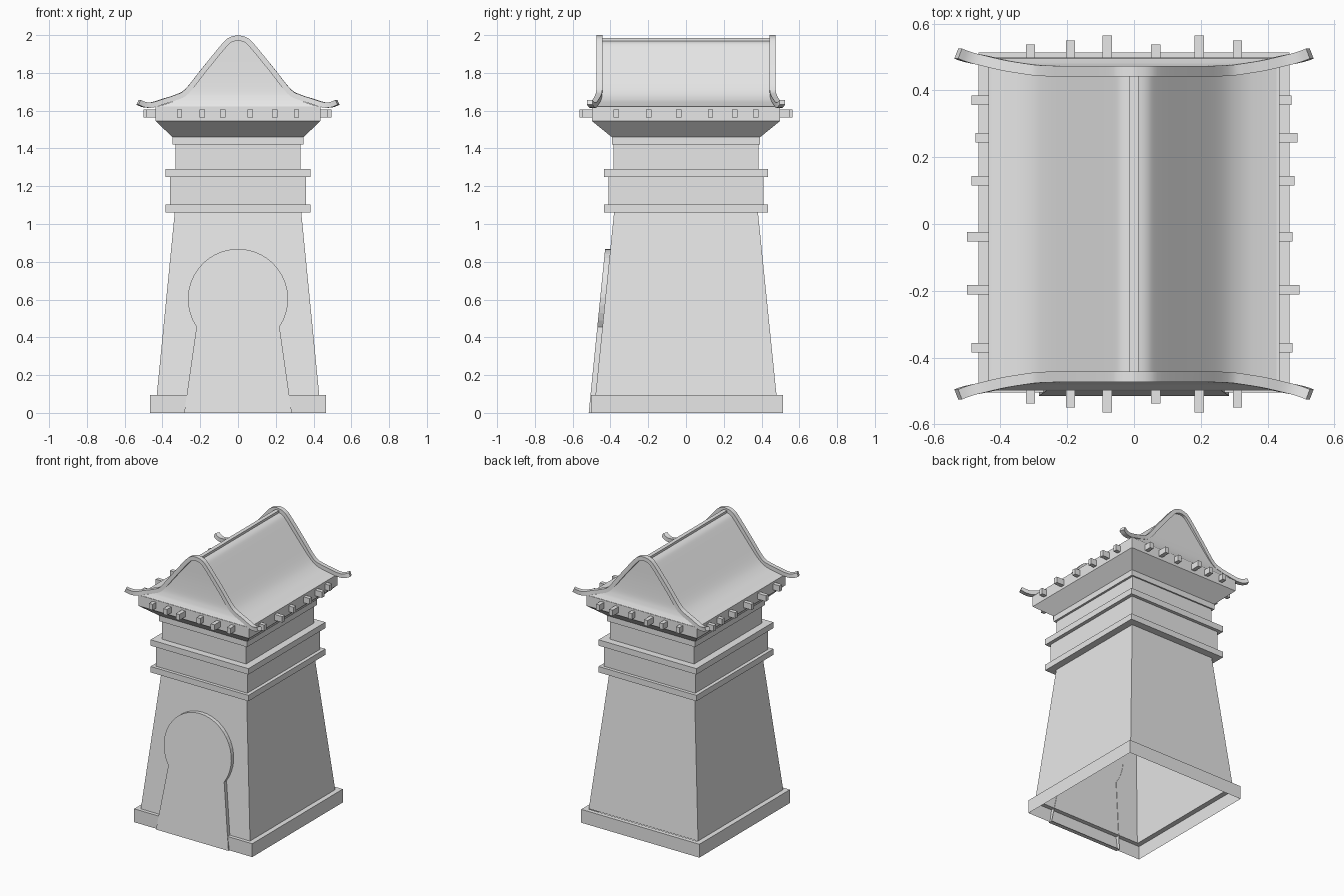
import bpy, bmesh, math
from mathutils import Vector

old = bpy.data.objects.get("Cube")
if old:
    bpy.data.objects.remove(old, do_unlink=True)

stone = bpy.data.materials.new("plain_grey")
stone.use_nodes = True
stone.diffuse_color = (0.8, 0.8, 0.8, 1)
stone.node_tree.nodes["Principled BSDF"].inputs["Base Color"].default_value = (0.8, 0.8, 0.8, 1)


def make(name, verts, faces, smooth=False):
    mesh = bpy.data.meshes.new(name)
    mesh.from_pydata(verts, [], faces)
    bm = bmesh.new()
    bm.from_mesh(mesh)
    bmesh.ops.remove_doubles(bm, verts=bm.verts, dist=0.0001)
    bmesh.ops.recalc_face_normals(bm, faces=bm.faces)
    bm.to_mesh(mesh)
    bm.free()
    mesh.materials.append(stone)
    obj = bpy.data.objects.new(name, mesh)
    bpy.context.collection.objects.link(obj)
    if smooth:
        bpy.ops.object.select_all(action='DESELECT')
        obj.select_set(True)
        bpy.context.view_layer.objects.active = obj
        bpy.ops.object.shade_smooth_by_angle(angle=math.radians(35))
    return obj


def skin(rings, bottom=False, top=False):
    """Join equal closed rings of points with quads."""
    n = len(rings[0])
    verts = [p for ring in rings for p in ring]
    faces = [(r * n + i, r * n + (i + 1) % n, (r + 1) * n + (i + 1) % n, (r + 1) * n + i)
             for r in range(len(rings) - 1) for i in range(n)]
    if bottom:
        faces.append(tuple(range(n)))
    if top:
        faces.append(tuple(range(len(verts) - n, len(verts))))
    return verts, faces


def tier(name, levels, bottom=True, top=True, shift=0):
    """Rectangular tier from (height, half width, half depth) levels."""
    rings = [[(sx * hx, sy * hy + shift, z) for sx, sy in ((-1, -1), (1, -1), (1, 1), (-1, 1))]
             for z, hx, hy in levels]
    return make(name, *skin(rings, bottom, top))


def spline(pts, steps=4):
    """Smooth path through the given points."""
    p = [Vector(q) for q in pts]
    p = [2 * p[0] - p[1]] + p + [2 * p[-1] - p[-2]]
    out = []
    for a, b, c, d in zip(p, p[1:], p[2:], p[3:]):
        for k in range(steps):
            t = k / steps
            out.append(0.5 * (2 * b + (c - a) * t + (2 * a - 5 * b + 4 * c - d) * t ** 2
                              + (3 * b - a - 3 * c + d) * t ** 3))
    return out + [p[-2]]


# Masonry: open hollow plinth and wall, then bands up to the eaves
tier("plinth", [(0, .465, .509), (.095, .465, .509), (.095, .43, .479)], False, False, .005)
tier("tower_wall", [(.095, .43, .479), (1.06, .335, .381)], False, True)
for name, z in (("lower_band", 1.06), ("upper_band", 1.25)):
    tier(name, [(z, .385, .433), (z + .042, .385, .433)])
tier("middle_tier", [(1.10, .36, .41), (1.25, .36, .41)])
tier("upper_tier", [(1.29, .332, .383), (1.42, .332, .383)])
tier("neck_band", [(1.42, .347, .393), (1.46, .347, .393)])
tier("flared_cornice", [(1.46, .347, .393), (1.545, .436, .498)])
tier("eaves_slab", [(1.545, .436, .498), (1.622, .436, .498)])

# Raised keyhole door panel lying along the sloping front wall
radius, centre = .265, .603
arc = [math.radians(-34 + 248 * i / 28) for i in range(29)]
outline = [(.285, 0)] + [(radius * math.cos(a), centre + radius * math.sin(a)) for a in arc] + [(-.285, 0)]
front = [(x, -.515 + .1 * z, z) for x, z in outline]
back = [(x, y + .03, z) for x, y, z in front]
make("door_panel", *skin([back, front], top=True))


# Rafter ends of uneven length around the eaves
def rafter(name, x, y, along_x):
    hx, hy = (.035, .014) if along_x else (.014, .035)
    cx = x - math.copysign(hx, x) if along_x else x
    cy = y if along_x else y - math.copysign(hy, y)
    obj = tier(name, [(1.565, hx, hy), (1.607, hx, hy)])
    obj.location = (cx, cy, 0)


for x, reach in zip((-.31, -.19, -.08, .065, .195, .31), (.537, .549, .565, .537, .565, .549)):
    rafter("front_rafter", x, -reach, False)
    rafter("back_rafter", x, reach, False)
right_reach = (.487, .475, .487, .5, .5, .487)
left_reach = (.472, .49, .481, .475, .496, .475)
for y, r, l in zip((.37, .258, .13, -.038, -.197, -.37), right_reach, left_reach):
    rafter("right_rafter", -r, y, True)
    rafter("left_rafter", l, y, True)

# Roof body: concave slopes with gables that flare at the foot
half = spline([(0, .455, 1.972), (.04, .455, 1.96), (.075, .456, 1.925), (.17, .46, 1.81),
               (.26, .468, 1.705), (.32, .478, 1.66), (.38, .488, 1.636), (.434, .496, 1.62)])
rings = [[(-x, -y, z), (x, -y, z), (x, y, z), (-x, y, z)] for x, y, z in half]
make("roof", *skin(rings), smooth=True)
ridge = tier("ridge_cap", [(1.955, .014, .445), (1.985, .014, .445)])

# Swept verge strips along both gables, with upturned tips
path = spline([(0, .473, 2), (.045, .473, 1.988), (.085, .473, 1.953), (.19, .473, 1.825),
               (.28, .475, 1.712), (.33, .481, 1.684), (.39, .491, 1.664),
               (.45, .505, 1.645), (.485, .514, 1.645), (.515, .525, 1.657)])
path = [Vector((-p.x, p.y, p.z)) for p in path[:0:-1]] + path
for name, side in (("front_verge", -1), ("back_verge", 1)):
    rings = []
    for i, p in enumerate(path):
        d = path[min(i + 1, len(path) - 1)] - path[max(i - 1, 0)]
        down = Vector((d.z, 0, -d.x)).normalized() * .028
        inward = Vector((d.y, -d.x, 0)).normalized() * .032
        ring = [p, p + down, p + down + inward, p + inward]
        rings.append([(q.x, side * q.y, q.z) for q in ring])
    make(name, *skin(rings, True, True), smooth=True)
